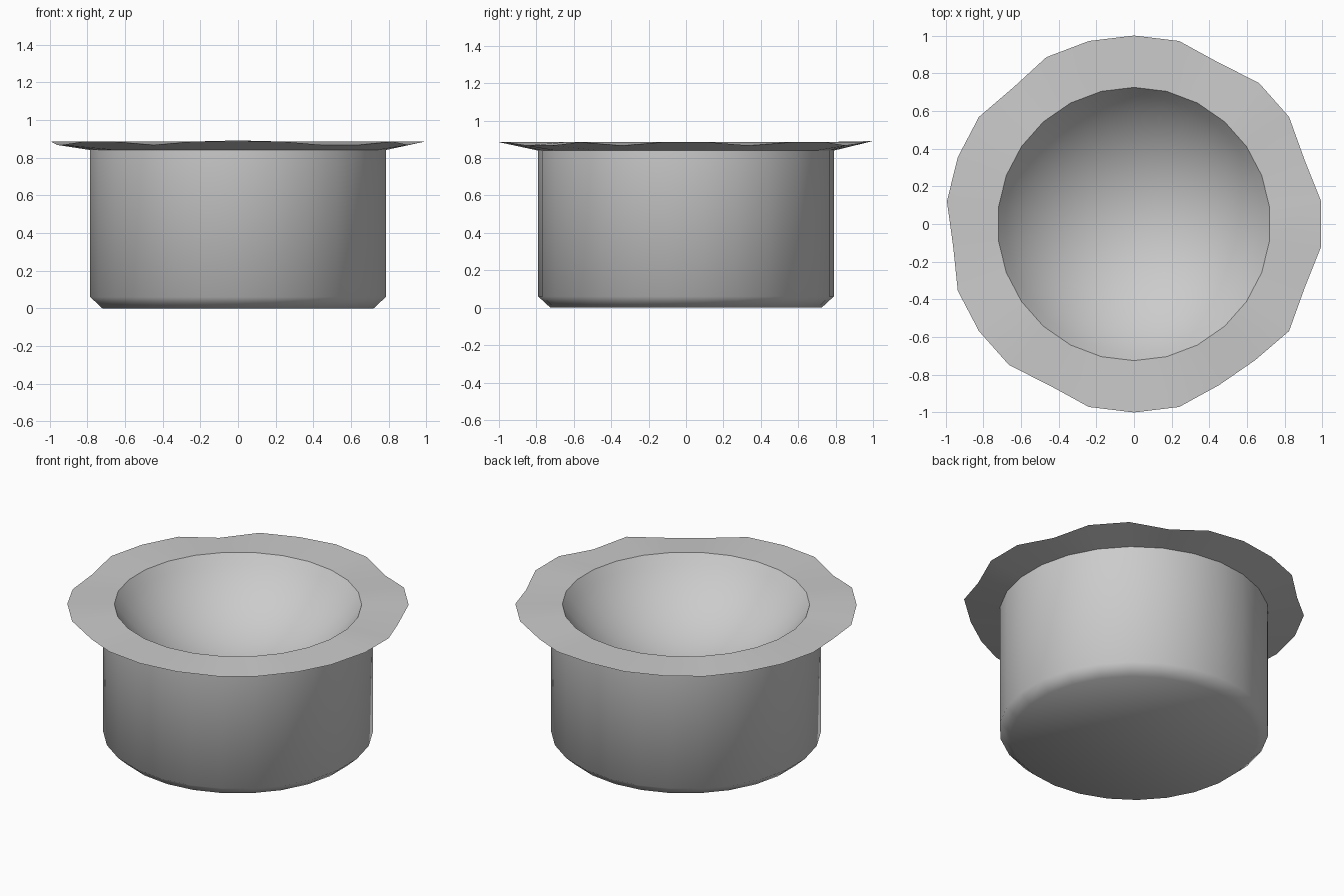
import bpy, bmesh, math

SIDES = 26
HOLE_R, TOP_Z = 0.725, 0.885
BODY_R, BODY_TOP = 0.79, 0.84

old = bpy.data.objects.get("Cube")
if old:
    bpy.data.objects.remove(old, do_unlink=True)

grey = bpy.data.materials.new("plain grey")
grey.use_nodes = True
colour = (0.6, 0.6, 0.6, 1)
grey.diffuse_color = colour
grey.node_tree.nodes["Principled BSDF"].inputs["Base Color"].default_value = colour


def circle(radius, z):
    """Ring of points, clockwise from the back."""
    step = math.tau / SIDES
    return [(radius * math.sin(i * step), radius * math.cos(i * step), z)
            for i in range(SIDES)]


def skin(name, rings, cap=None):
    """Join successive rings with quads; cap the last one flat or to a point."""
    bm = bmesh.new()
    loops = [[bm.verts.new(p) for p in ring] for ring in rings]
    for a, b in zip(loops, loops[1:]):
        for i in range(SIDES):
            j = (i + 1) % SIDES
            bm.faces.new((a[i], a[j], b[j], b[i]))
    if cap == "flat":
        bm.faces.new(loops[-1])
    elif cap is not None:
        tip = bm.verts.new((0, 0, cap))
        for i in range(SIDES):
            bm.faces.new((loops[-1][i], loops[-1][(i + 1) % SIDES], tip))
    bmesh.ops.recalc_face_normals(bm, faces=bm.faces)
    # The wall and rim face outward; the bowl faces up and inward
    bm.normal_update()
    if name == "bowl" and sum(f.normal.z for f in bm.faces) < 0:
        bmesh.ops.reverse_faces(bm, faces=bm.faces)
    mesh = bpy.data.meshes.new(name)
    bm.to_mesh(mesh)
    bm.free()
    mesh.materials.append(grey)
    obj = bpy.data.objects.new(name, mesh)
    bpy.context.collection.objects.link(obj)
    bpy.ops.object.select_all(action="DESELECT")
    obj.select_set(True)
    bpy.context.view_layer.objects.active = obj
    bpy.ops.object.shade_smooth_by_angle(angle=math.radians(50))


# Outer wall with a chamfered foot and a flat base
skin("outer_wall", [circle(BODY_R, BODY_TOP), circle(BODY_R, 0.06),
                    circle(HOLE_R, 0)], cap="flat")

# Thin uneven rim: some corners are drawn in, and these and one more dip
DRAWN_IN = {2, 5, 8, 10, 11, 15, 19, 23}
edge = circle(1, TOP_Z)
for i in DRAWN_IN | {18}:
    x, y, z = edge[i]
    k = 0.967 if i in DRAWN_IN else 1
    edge[i] = (x * k, y * k, z - 0.018)
edge[0] = (0, 1, TOP_Z + 0.006)
under = circle(BODY_R, BODY_TOP)
skin("rim", [under, edge, circle(HOLE_R, TOP_Z), under])

# Bowl: a shallow spherical cap sunk into the body
DEPTH, STEPS = 0.39, 12
ball = (HOLE_R ** 2 + DEPTH ** 2) / (2 * DEPTH)
centre_z = TOP_Z - DEPTH + ball
tilt = math.asin(HOLE_R / ball)
angles = [tilt * (1 - s / STEPS) for s in range(STEPS)]
skin("bowl", [circle(ball * math.sin(a), centre_z - ball * math.cos(a))
              for a in angles], cap=TOP_Z - DEPTH)
